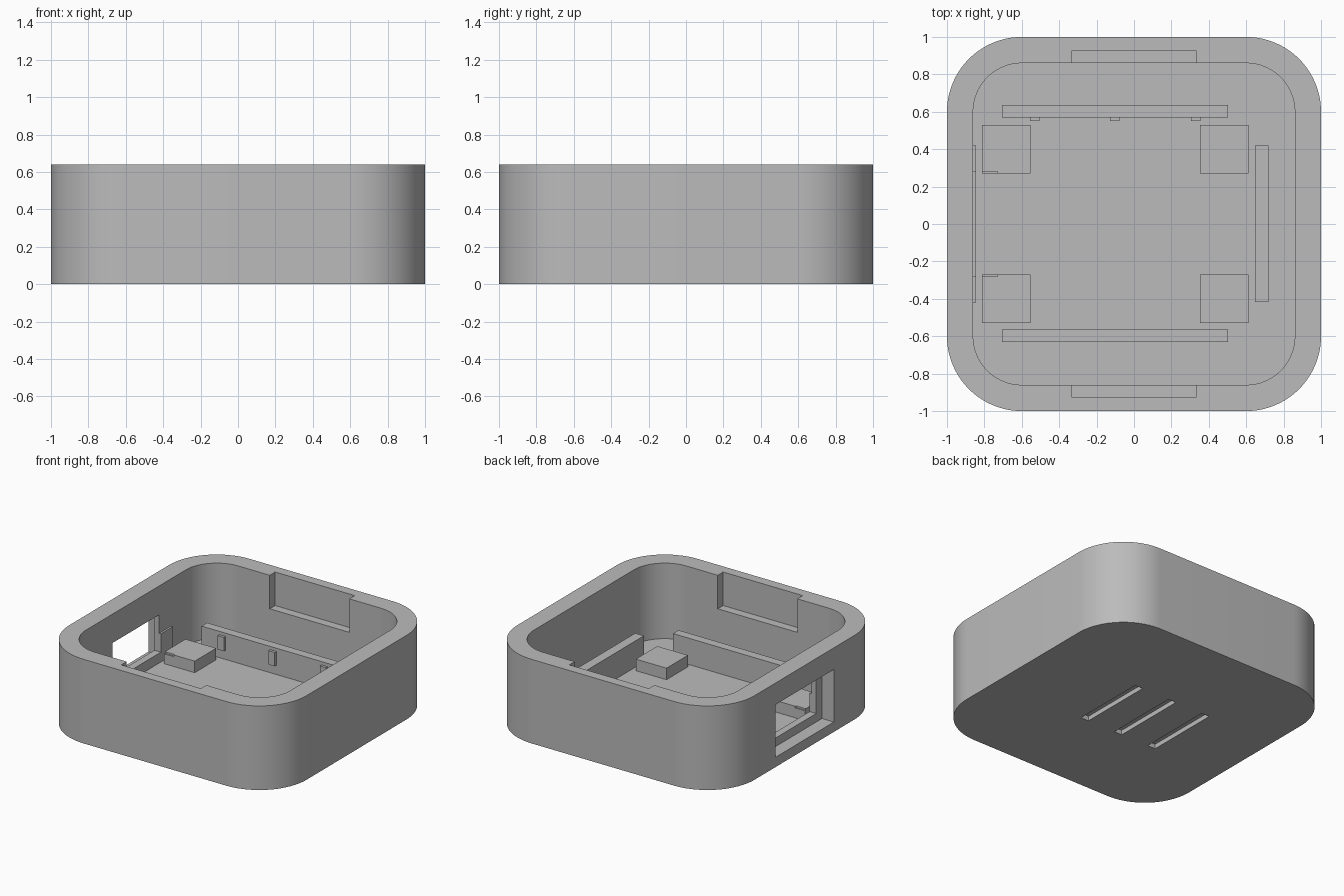
import bpy, bmesh, math

cube = bpy.data.objects.get("Cube")
if cube:
    bpy.data.objects.remove(cube, do_unlink=True)

# Single plastic material
GREY = (0.5, 0.5, 0.5, 1.0)
plastic = bpy.data.materials.new("grey plastic")
plastic.use_nodes = True
plastic.diffuse_color = GREY
bsdf = next(n for n in plastic.node_tree.nodes if n.type == 'BSDF_PRINCIPLED')
bsdf.inputs["Base Color"].default_value = GREY
bsdf.inputs["Roughness"].default_value = 0.6


def finish(name, bm):
    bmesh.ops.recalc_face_normals(bm, faces=bm.faces[:])
    mesh = bpy.data.meshes.new(name)
    bm.to_mesh(mesh)
    bm.free()
    mesh.materials.append(plastic)
    obj = bpy.data.objects.new(name, mesh)
    bpy.context.scene.collection.objects.link(obj)
    return obj


def box(name, x, y, z):
    """Box from (min, max) pairs."""
    bm = bmesh.new()
    bmesh.ops.create_cube(bm, size=1)
    for v in bm.verts:
        v.co = [lo + (c + 0.5) * (hi - lo) for c, (lo, hi) in zip(v.co, (x, y, z))]
    return finish(name, bm)


def rounded_prism(name, half, radius, z0, z1, steps=20):
    """Vertical prism with a rounded square outline."""
    bm = bmesh.new()
    c = half - radius
    verts = []
    for q, (sx, sy) in enumerate(((1, 1), (-1, 1), (-1, -1), (1, -1))):
        for i in range(steps + 1):
            a = (q + i / steps) * math.pi / 2
            verts.append(bm.verts.new((sx * c + radius * math.cos(a),
                                       sy * c + radius * math.sin(a), z0)))
    face = bm.faces.new(verts)
    top = bmesh.ops.extrude_face_region(bm, geom=[face])["geom"]
    bmesh.ops.translate(bm, vec=(0, 0, z1 - z0),
                        verts=[g for g in top if isinstance(g, bmesh.types.BMVert)])
    return finish(name, bm)


def cut(target, cutter, keep=False):
    mod = target.modifiers.new("cut", 'BOOLEAN')
    mod.operation = 'DIFFERENCE'
    mod.solver = 'EXACT'
    mod.object = cutter
    bpy.context.view_layer.update()
    with bpy.context.temp_override(object=target, active_object=target):
        bpy.ops.object.modifier_apply(modifier=mod.name)
    if not keep:
        bpy.data.objects.remove(cutter, do_unlink=True)


HEIGHT, FLOOR, WALL = 0.64, 0.065, 0.86
MID = -0.1            # x centre of the board mounts
BASE = FLOOR - 0.01   # mounts sink slightly into the floor

# Hollow tray with rounded corners
shell = rounded_prism("shell", 1.0, 0.4, 0, HEIGHT)
cut(shell, rounded_prism("cavity", WALL, 0.26, FLOOR, 1.0))

# Lid notches in the front and back walls
for s in (-1, 1):
    cut(shell, box("notch", (-0.335, 0.335), sorted((s * 0.8, s * 0.925)), (0.385, 1.0)))

# Shallow slots under the floor
for i in (-1, 0, 1):
    c = MID + 0.3 * i
    cut(shell, box("slot", (c - 0.033, c + 0.033), (-0.29, 0.29), (-0.1, 0.035)))

# Stepped side window
cut(shell, box("window_recess", (-1.1, -0.9), (-0.35, 0.35), (0.075, 0.475)))
window = box("window_hole", (-1.1, -0.73), (-0.28, 0.28), (0.14, 0.42))
window.hide_render = True
cut(shell, window, keep=True)

# Thin plate around the lower window
plate = box("window_plate", (-0.87, -0.845), (-0.42, 0.42), (BASE, 0.28))
cut(plate, window, keep=True)

# Four square support pads
for sx, side in ((-1, "right"), (1, "left")):
    for sy, end in ((-1, "front"), (1, "back")):
        cx, cy = MID + sx * 0.583, sy * 0.4
        pad = box(f"{end}_{side}_pad", (cx - 0.129, cx + 0.129),
                  (cy - 0.129, cy + 0.129), (BASE, 0.153))
        if sx < 0:
            cut(pad, window, keep=True)
bpy.data.objects.remove(window, do_unlink=True)

# Locating rails
RAIL = (BASE, 0.265)
box("back_rail", (-0.705, 0.503), (0.57, 0.637), RAIL)
box("front_rail", (-0.705, 0.503), (-0.63, -0.563), RAIL)
box("left_rail", (0.647, 0.72), (-0.418, 0.42), RAIL)

# Small grip ribs on the back rail
for i, x in enumerate((-0.53, -0.103, 0.33)):
    box(f"grip_rib_{i + 1}", (x - 0.026, x + 0.026), (0.55, 0.58), (0.135, 0.24))

# Smooth the rounded walls, keep the edges sharp
bpy.ops.object.select_all(action='DESELECT')
shell.select_set(True)
bpy.context.view_layer.objects.active = shell
bpy.ops.object.shade_smooth_by_angle(angle=math.radians(30))
